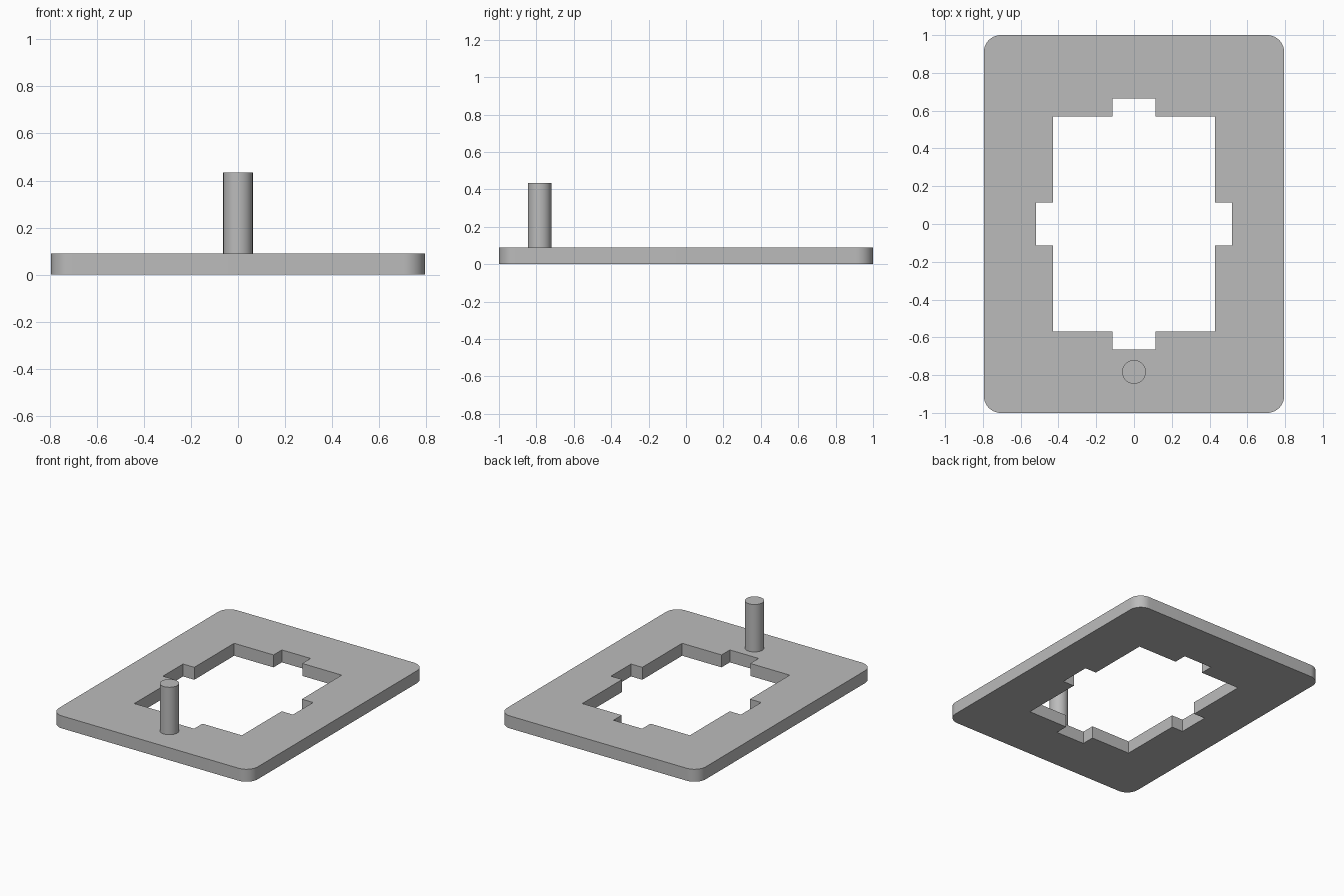
import bpy
import bmesh
from math import radians, sin, cos
from mathutils import Vector

cube = bpy.data.objects.get("Cube")
if cube:
    bpy.data.objects.remove(cube, do_unlink=True)

THICK = 0.09
HALF_X, HALF_Y, CORNER = 0.795, 1.0, 0.09
OPEN_X, OPEN_Y = 0.43, 0.57
NOTCH_X, NOTCH_Y, NOTCH_HALF = 0.52, 0.665, 0.115
PIN_R, PIN_Y, PIN_TOP = 0.063, -0.783, 0.433

grey = bpy.data.materials.new("plain_grey")
grey.use_nodes = True
colour = (0.5, 0.5, 0.5, 1)
grey.diffuse_color = colour
grey.node_tree.nodes["Principled BSDF"].inputs["Base Color"].default_value = colour


def make_object(name, bm):
    mesh = bpy.data.meshes.new(name)
    bm.to_mesh(mesh)
    bm.free()
    mesh.materials.append(grey)
    obj = bpy.data.objects.new(name, mesh)
    bpy.context.collection.objects.link(obj)
    bpy.ops.object.select_all(action='DESELECT')
    obj.select_set(True)
    bpy.context.view_layer.objects.active = obj
    return obj


def four_corners(quadrant):
    """Repeat a counter-clockwise quadrant path around all four corners."""
    loop = []
    for sx, sy in ((1, 1), (-1, 1), (-1, -1), (1, -1)):
        part = [(sx * x, sy * y) for x, y in quadrant]
        loop += part if sx * sy > 0 else part[::-1]
    return loop


def add_loop(bm, points):
    verts = [bm.verts.new((x, y, THICK)) for x, y in points]
    return [bm.edges.new((a, b)) for a, b in zip(verts, verts[1:] + verts[:1])]


# Plate: rounded outline with a notched opening
arc = [radians(90 * i / 12) for i in range(13)]
outline = [(HALF_X - CORNER + CORNER * cos(a), HALF_Y - CORNER + CORNER * sin(a)) for a in arc]
opening = [(NOTCH_X, NOTCH_HALF), (OPEN_X, NOTCH_HALF), (OPEN_X, OPEN_Y),
           (NOTCH_HALF, OPEN_Y), (NOTCH_HALF, NOTCH_Y)]
bm = bmesh.new()
edges = add_loop(bm, four_corners(outline)) + add_loop(bm, four_corners(opening))
bmesh.ops.triangle_fill(bm, edges=edges, use_beauty=True, normal=Vector((0, 0, 1)))
bm.normal_update()
for face in bm.faces:
    if face.normal.z < 0:
        face.normal_flip()
plate = make_object("plate", bm)
solid = plate.modifiers.new("thickness", 'SOLIDIFY')
solid.thickness = THICK
solid.offset = -1
bpy.ops.object.modifier_apply(modifier=solid.name)
bpy.ops.object.shade_smooth_by_angle(angle=radians(30))

# Upright pin near the front edge
bm = bmesh.new()
bmesh.ops.create_cone(bm, cap_ends=True, segments=48, radius1=PIN_R, radius2=PIN_R,
                      depth=PIN_TOP - THICK)
bmesh.ops.translate(bm, verts=bm.verts, vec=(0, PIN_Y, (PIN_TOP + THICK) / 2))
make_object("pin", bm)
bpy.ops.object.shade_smooth_by_angle(angle=radians(30))
